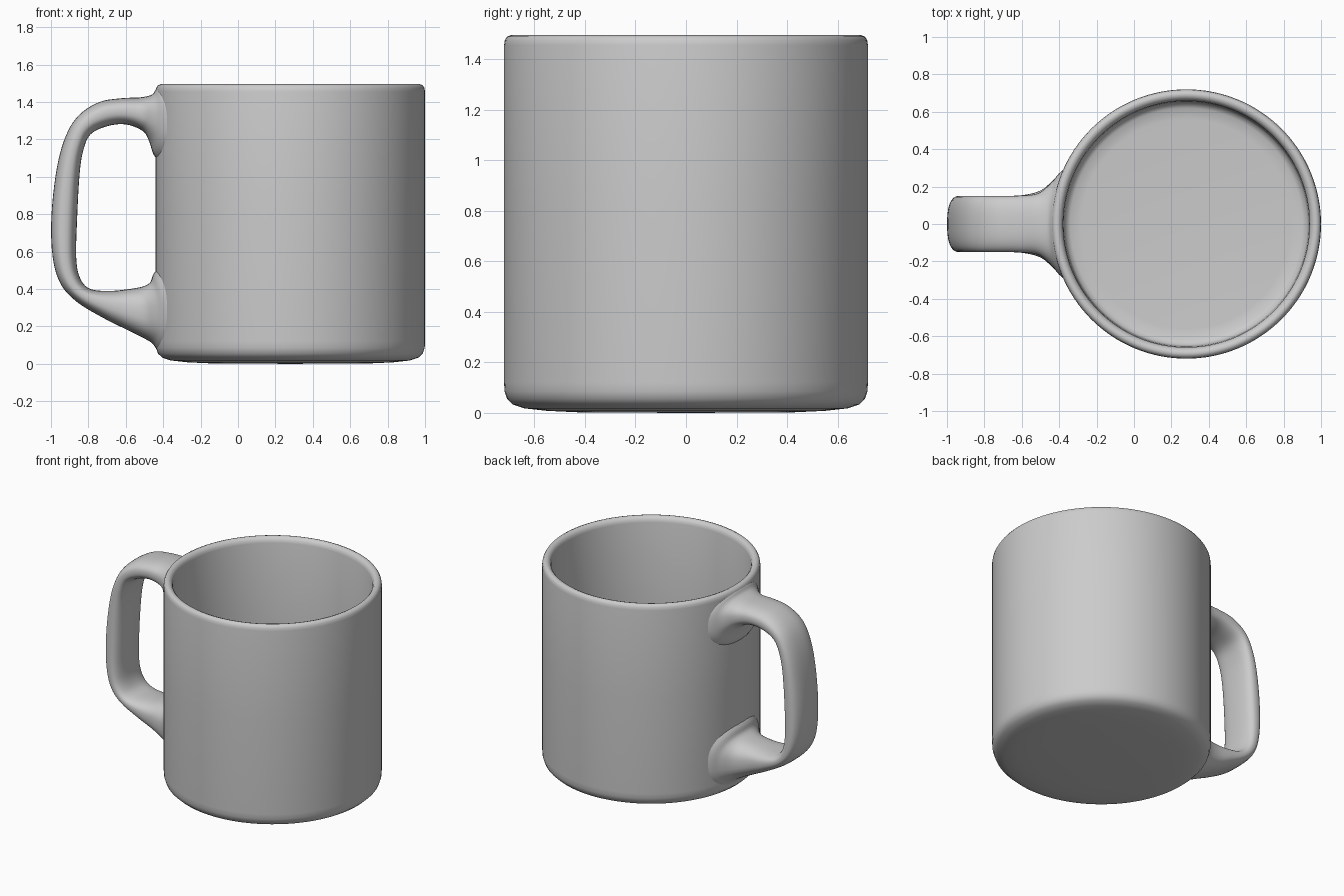
import bpy, bmesh, math
from mathutils import Vector

CX, R = 0.28, 0.72   # body axis and outer radius


def finish(bm, name):
    bmesh.ops.remove_doubles(bm, verts=bm.verts, dist=1e-5)
    bmesh.ops.recalc_face_normals(bm, faces=bm.faces)
    for f in bm.faces:
        f.smooth = True
    me = bpy.data.meshes.new(name)
    bm.to_mesh(me)
    bm.free()
    ob = bpy.data.objects.new(name, me)
    bpy.context.collection.objects.link(ob)
    return ob


# Mug body: one lathed profile, outside, rim and inside
profile = [(0, 0), (0.42, 0.002), (0.55, 0.008), (0.64, 0.018), (0.685, 0.033),
           (0.708, 0.055), (0.718, 0.085), (R, 0.12), (R, 0.8), (R, 1.455),
           (0.717, 1.475), (0.708, 1.489), (0.693, 1.495), (0.676, 1.489),
           (0.664, 1.475), (0.659, 1.455), (0.656, 0.8), (0.653, 0.13),
           (0.645, 0.10), (0.62, 0.085), (0.56, 0.08), (0, 0.08)]
bm = bmesh.new()
pv = [bm.verts.new((CX + r, 0, z)) for r, z in profile]
pe = [bm.edges.new(p) for p in zip(pv, pv[1:])]
bmesh.ops.spin(bm, geom=pv + pe, cent=(CX, 0, 0), axis=(0, 0, 1),
               angle=math.tau, steps=128)
finish(bm, "mug_body")

# Handle sections: outer x, z, inner x, z, half width, wrap around the body
sections = [
    (-0.41, 1.487, -0.41, 1.07, 0.32, 1.0), (-0.437, 1.47, -0.452, 1.12, 0.28, 0.95),
    (-0.46, 1.44, -0.475, 1.19, 0.22, 0.7), (-0.52, 1.425, -0.51, 1.245, 0.165, 0.2),
    (-0.62, 1.42, -0.60, 1.28, 0.152, 0), (-0.74, 1.40, -0.70, 1.27, 0.15, 0),
    (-0.85, 1.33, -0.79, 1.225, 0.15, 0), (-0.92, 1.22, -0.83, 1.13, 0.15, 0),
    (-0.968, 1.05, -0.848, 1.00, 0.15, 0), (-0.997, 0.80, -0.86, 0.78, 0.15, 0),
    (-0.992, 0.58, -0.865, 0.57, 0.15, 0), (-0.95, 0.43, -0.845, 0.46, 0.15, 0),
    (-0.86, 0.33, -0.79, 0.40, 0.15, 0), (-0.72, 0.245, -0.68, 0.39, 0.15, 0),
    (-0.60, 0.185, -0.58, 0.40, 0.155, 0), (-0.50, 0.135, -0.51, 0.413, 0.18, 0.3),
    (-0.46, 0.11, -0.47, 0.435, 0.23, 0.75), (-0.437, 0.08, -0.452, 0.48, 0.28, 0.95),
    (-0.41, 0.05, -0.41, 0.53, 0.32, 1.0)]


def smooth_path(pts, steps):
    """Catmull-Rom interpolation of all section values."""
    out = []
    for i in range(len(pts) - 1):
        a, b, c, d = (Vector(pts[min(max(i + k, 0), len(pts) - 1)]) for k in (-1, 0, 1, 2))
        for s in range(steps):
            t = s / steps
            out.append(b + (c - a) * (t / 2) + (a * 2 - b * 5 + c * 4 - d) * (t * t / 2)
                       + (b * 3 - a - c * 3 + d) * (t ** 3 / 2))
    return out + [Vector(pts[-1])]


def power(v, p):
    return math.copysign(abs(v) ** p, v)


# Handle: rounded sections lofted along the loop, flared onto the body
N = 40
bm = bmesh.new()
rings = []
for xo, zo, xi, zi, w, bend in smooth_path(sections, 5):
    ring = []
    for k in range(N):
        a = math.tau * k / N
        u, y = power(math.cos(a), 0.78), w * power(math.sin(a), 0.78)
        x = (xo + xi) / 2 + u * (xo - xi) / 2 + bend * (R - math.sqrt(R * R - y * y))
        ring.append(bm.verts.new((x, y, (zo + zi) / 2 + u * (zo - zi) / 2)))
    rings.append(ring)
for r0, r1 in zip(rings, rings[1:]):
    for k in range(N):
        j = (k + 1) % N
        bm.faces.new((r0[k], r0[j], r1[j], r1[k]))
finish(bm, "handle")
